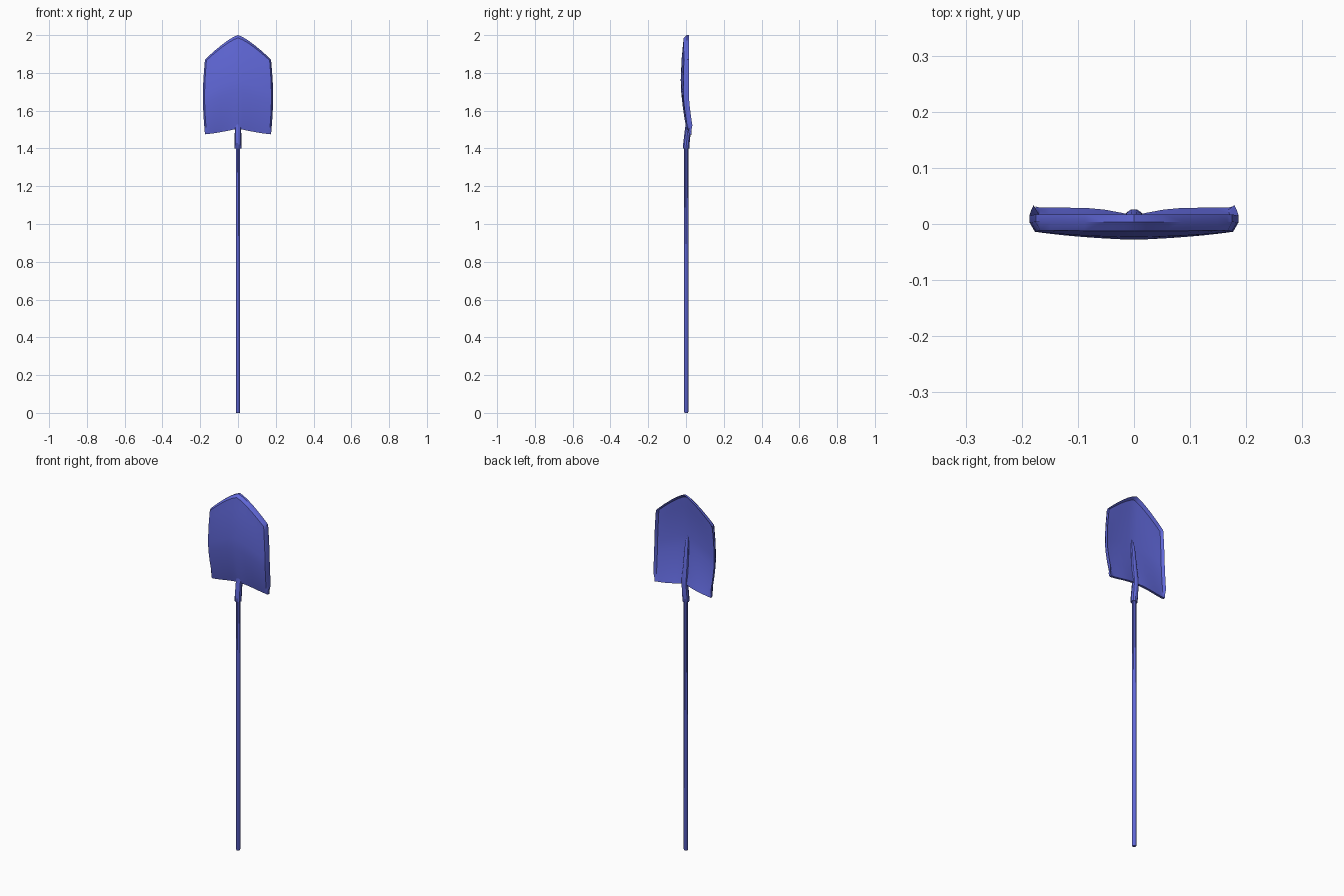
import bpy, bmesh
from math import sin, cos, pi

if "Cube" in bpy.data.objects:
    bpy.data.objects.remove(bpy.data.objects["Cube"])


def finish(name, bm, angle=0.6):
    bmesh.ops.recalc_face_normals(bm, faces=bm.faces)
    mesh = bpy.data.meshes.new(name)
    bm.to_mesh(mesh)
    bm.free()
    ob = bpy.data.objects.new(name, mesh)
    bpy.context.collection.objects.link(ob)
    bpy.ops.object.select_all(action='DESELECT')
    bpy.context.view_layer.objects.active = ob
    ob.select_set(True)
    bpy.ops.object.shade_smooth_by_angle(angle=angle)
    return ob


def loft(name, rings, sides=10):
    """Capped tube through rings of (z, centre y, radius x, radius y)."""
    bm = bmesh.new()
    loops = [[bm.verts.new((rx * cos(2 * pi * i / sides), cy + ry * sin(2 * pi * i / sides), z))
              for i in range(sides)] for z, cy, rx, ry in rings]
    for a, b in zip(loops, loops[1:]):
        for i in range(sides):
            j = (i + 1) % sides
            bm.faces.new((a[i], a[j], b[j], b[i]))
    bm.faces.new(loops[0])
    bm.faces.new(loops[-1])
    return finish(name, bm)


def lerp_curve(pts, t):
    for (t0, y0), (t1, y1) in zip(pts, pts[1:]):
        if t <= t1:
            return y0 + (y1 - y0) * (t - t0) / (t1 - t0)
    return pts[-1][1]


# Blade: dished sheet with a turned-back rim
SPINE = [(0, 0.002), (0.12, -0.009), (0.25, -0.018), (0.4, -0.026), (0.52, -0.028),
         (0.75, -0.023), (1, -0.011)]


def blade_point(s, t):
    a = abs(s)
    x = s * (0.175 + 0.011 * sin(pi * t))
    low = 1.475 + 0.03 * (1 - a) ** 1.3
    high = 1.87 + 0.13 * (1 - a ** 1.3)
    y = lerp_curve(SPINE, t) + 0.014 * sin(pi * t) * a * a
    y += 0.014 * (1 - t) ** 3 * sin(pi / 2 * min(1, a / 0.55))
    if a == 1 or t == 1:
        y += 0.015 if t > 0.1 else 0.002
    return x, y, low + (high - low) * t


half = [0.13, 0.3, 0.5, 0.7, 0.85, 0.95, 1]
S = [-s for s in reversed(half)] + [0] + half
T = [0, 0.04, 0.12, 0.25, 0.4, 0.52, 0.65, 0.75, 0.86, 0.97, 1]
bm = bmesh.new()
grid = [[bm.verts.new(blade_point(s, t)) for s in S] for t in T]
for r0, r1 in zip(grid, grid[1:]):
    for i in range(len(S) - 1):
        bm.faces.new((r0[i], r0[i + 1], r1[i + 1], r1[i]))
res = bmesh.ops.extrude_face_region(bm, geom=bm.faces[:], use_keep_orig=True)
bmesh.ops.translate(bm, vec=(0, 0.013, 0),
                    verts=[v for v in res['geom'] if isinstance(v, bmesh.types.BMVert)])
blade = finish("blade", bm)

# Socket that tapers into a rib on the back of the blade
socket = loft("socket", [(1.40, 0.001, 0.018, 0.018), (1.415, 0.001, 0.018, 0.018),
                         (1.50, 0.010, 0.017, 0.017), (1.53, 0.011, 0.017, 0.013),
                         (1.60, 0.001, 0.015, 0.014), (1.72, -0.010, 0.011, 0.010),
                         (1.765, -0.0165, 0.002, 0.002)])

# Long round handle with a chamfered end
handle = loft("handle", [(0, 0.001, 0.009, 0.009), (0.006, 0.001, 0.0115, 0.0115),
                         (1.42, 0.001, 0.0115, 0.0115)])

# Blue finish
mat = bpy.data.materials.new("blue")
mat.diffuse_color = (0.12, 0.14, 0.7, 1)
mat.use_nodes = True
mat.node_tree.nodes["Principled BSDF"].inputs["Base Color"].default_value = mat.diffuse_color
for ob in (blade, socket, handle):
    ob.data.materials.append(mat)
